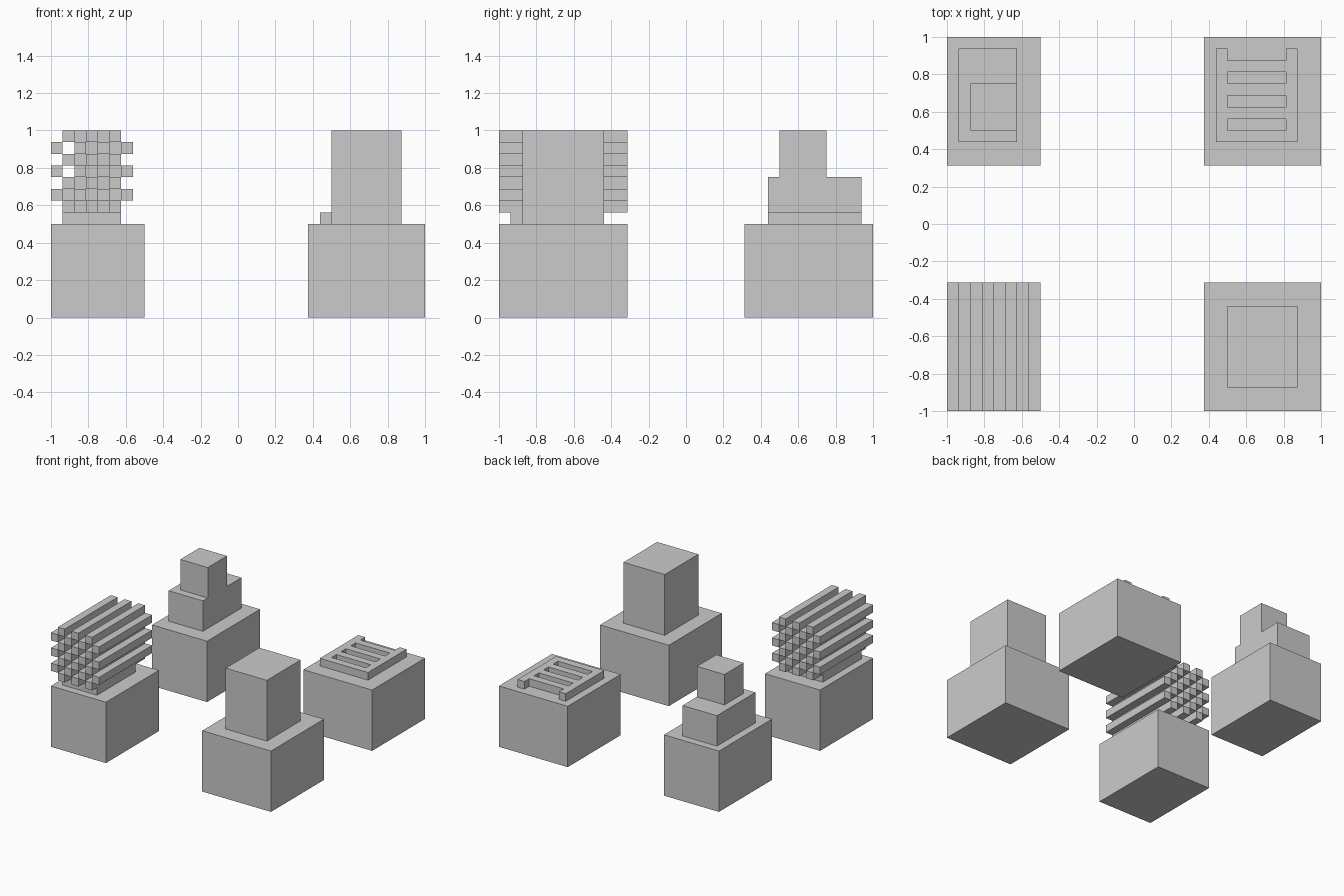
import bpy
import bmesh

if "Cube" in bpy.data.objects:
    bpy.data.objects.remove(bpy.data.objects["Cube"])

U = 0.0625  # grid module


def boxes(name, ranges):
    """One object made of boxes given as (x0, x1, y0, y1, z0, z1)."""
    bm = bmesh.new()
    for x0, x1, y0, y1, z0, z1 in ranges:
        verts = bmesh.ops.create_cube(bm, size=1)["verts"]
        for v in verts:
            v.co = (x1 if v.co.x > 0 else x0,
                    y1 if v.co.y > 0 else y0,
                    z1 if v.co.z > 0 else z0)
    mesh = bpy.data.meshes.new(name)
    bm.to_mesh(mesh)
    bm.free()
    obj = bpy.data.objects.new(name, mesh)
    bpy.context.collection.objects.link(obj)
    return obj


# Four pedestals, one in each corner
for side, x0, x1 in (("left", -1, -0.5), ("right", 0.375, 1)):
    for end, y0, y1 in (("front", -1, -0.3125), ("back", 0.3125, 1)):
        boxes(f"{end}_{side}_pedestal", [(x0, x1, y0, y1, 0, 0.5)])

# Plain tower, front right
boxes("tower_block", [(0.5, 0.875, -0.875, -0.4375, 0.5, 1)])

# Stepped tower, back left
boxes("step_lower", [(-0.9375, -0.625, 0.4375, 0.9375, 0.5, 0.75)])
boxes("step_upper", [(-0.875, -0.625, 0.5, 0.75, 0.75, 1)])

# Slotted plate, back right: three slots and an open notch at the back
plate = boxes("slotted_plate", [(0.4375, 0.875, 0.4375, 0.9375, 0.5, 0.5625)])
slots = [(0.5, 0.8125, 0.5 + 2 * U * i, 0.5625 + 2 * U * i, 0.4, 0.7) for i in range(3)]
slots.append((0.5, 0.8125, 0.875, 1.1, 0.4, 0.7))
cutter = boxes("slot_cutter", slots)
cutter.hide_render = True
cutter.hide_viewport = True
cut = plate.modifiers.new("slots", 'BOOLEAN')
cut.operation = 'DIFFERENCE'
cut.solver = 'EXACT'
cut.object = cutter

# Stacked bars on a low plinth, front left: rows alternate 3 and 4 bars
boxes("bar_plinth", [(-0.9375, -0.625, -0.9375, -0.4375, 0.5, 0.5625)])
for row in range(7):
    count, start = (3, -0.9375) if row % 2 == 0 else (4, -1)
    z = 0.5625 + row * U
    boxes(f"bar_row_{row + 1}",
          [(start + 2 * U * i, start + 2 * U * i + U, -1, -0.3125, z, z + U)
           for i in range(count)])
